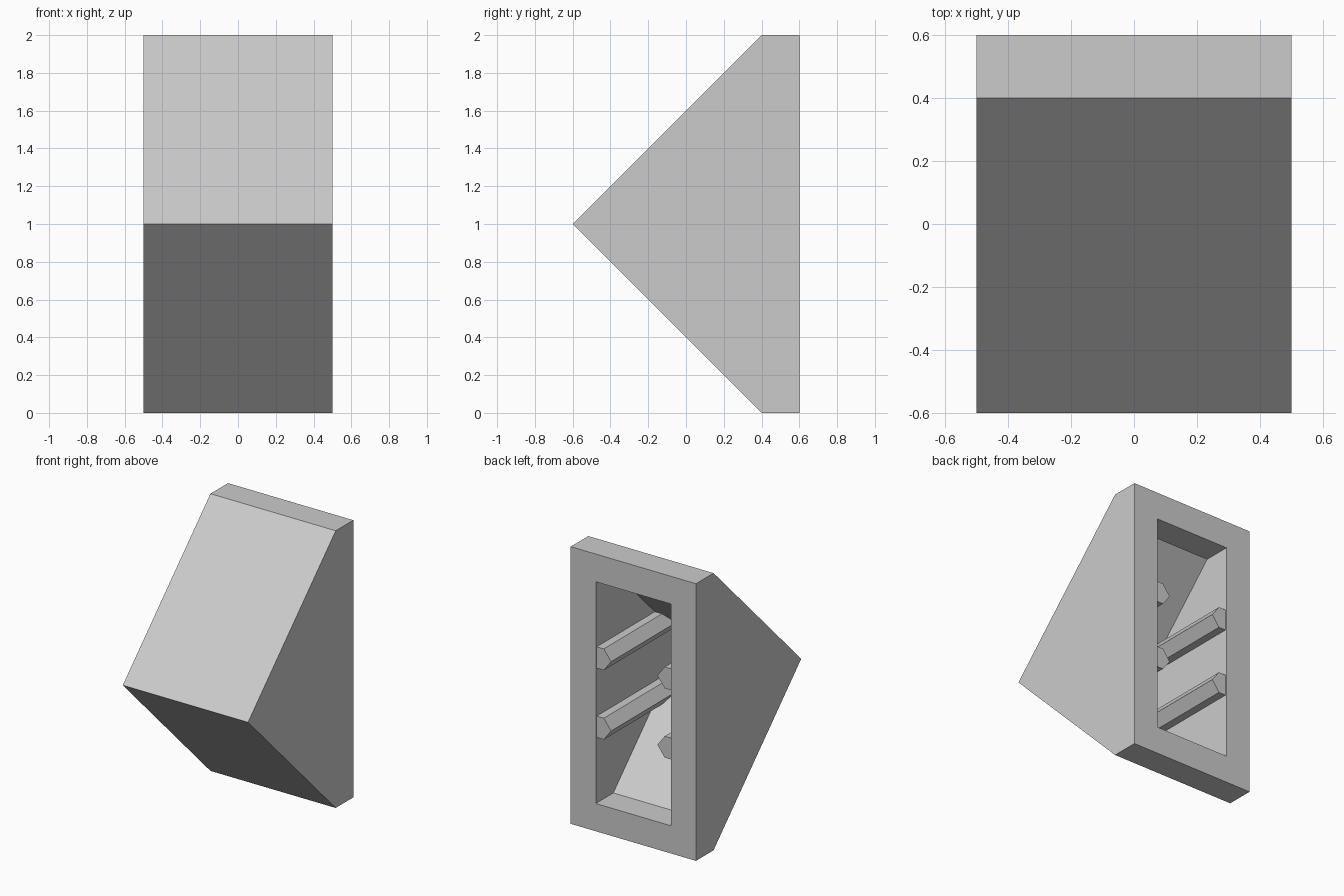
import bpy
import bmesh
from mathutils import Vector

cube = bpy.data.objects.get("Cube")
if cube:
    bpy.data.objects.remove(cube, do_unlink=True)

GREY = (0.6, 0.6, 0.6, 1.0)
grey = bpy.data.materials.new("plain grey")
grey.use_nodes = True
grey.diffuse_color = GREY
grey.node_tree.nodes["Principled BSDF"].inputs["Base Color"].default_value = GREY

BACK = 0.6        # y of the open back
WALL = 0.2        # wall thickness
INNER_X = 0.3     # half width of the cavity


def add_prism(bm, points, sweep, first_side=0):
    """Sweep a closed polygon along a vector; return its two end loops."""
    near = [bm.verts.new(p) for p in points]
    far = [bm.verts.new(Vector(p) + sweep) for p in points]
    bm.faces.new(near)
    bm.faces.new(far)
    for i in range(first_side, len(points)):
        j = (i + 1) % len(points)
        bm.faces.new((near[i], near[j], far[j], far[i]))
    return near, far


def add_wedge(bm, half_x, inset, tip_y):
    """Pointed profile swept across x, open at the back; return the opening."""
    low, high = inset, 2 - inset
    profile = [(BACK, low), (BACK, high), (0.4, high), (tip_y, 1), (0.4, low)]
    near, far = add_prism(bm, [(-half_x, y, z) for y, z in profile],
                          Vector((2 * half_x, 0, 0)), first_side=1)
    return near[0], near[1], far[1], far[0]


def finish(bm, name):
    bmesh.ops.recalc_face_normals(bm, faces=bm.faces[:])
    mesh = bpy.data.meshes.new(name)
    bm.to_mesh(mesh)
    bm.free()
    mesh.materials.append(grey)
    obj = bpy.data.objects.new(name, mesh)
    bpy.context.collection.objects.link(obj)
    return obj


# Hollow wedge housing: outer and inner skins joined by a flat rim at the back
bm = bmesh.new()
outer = add_wedge(bm, 0.5, 0, -0.6)
inner = add_wedge(bm, INNER_X, WALL, -0.4)
for i in range(4):
    j = (i + 1) % 4
    bm.faces.new((outer[i], outer[j], inner[j], inner[i]))
finish(bm, "wedge_housing")

# Six-sided rails along both inner side walls, running into the slopes
TIP, SHOULDER, HALF_HEIGHT = 0.115, 0.057, 0.077
for name, z in (("lower_rails", 0.75), ("upper_rails", 1.25)):
    section = [(TIP, 0), (SHOULDER, HALF_HEIGHT), (-SHOULDER, HALF_HEIGHT),
               (-TIP, 0), (-SHOULDER, -HALF_HEIGHT), (SHOULDER, -HALF_HEIGHT)]
    bm = bmesh.new()
    add_prism(bm, [(INNER_X + dx, 0.59, z + dz) for dx, dz in section],
              Vector((0, -0.8, 0)))
    rails = finish(bm, name)
    rails.modifiers.new("both sides", "MIRROR").use_axis[0] = True
